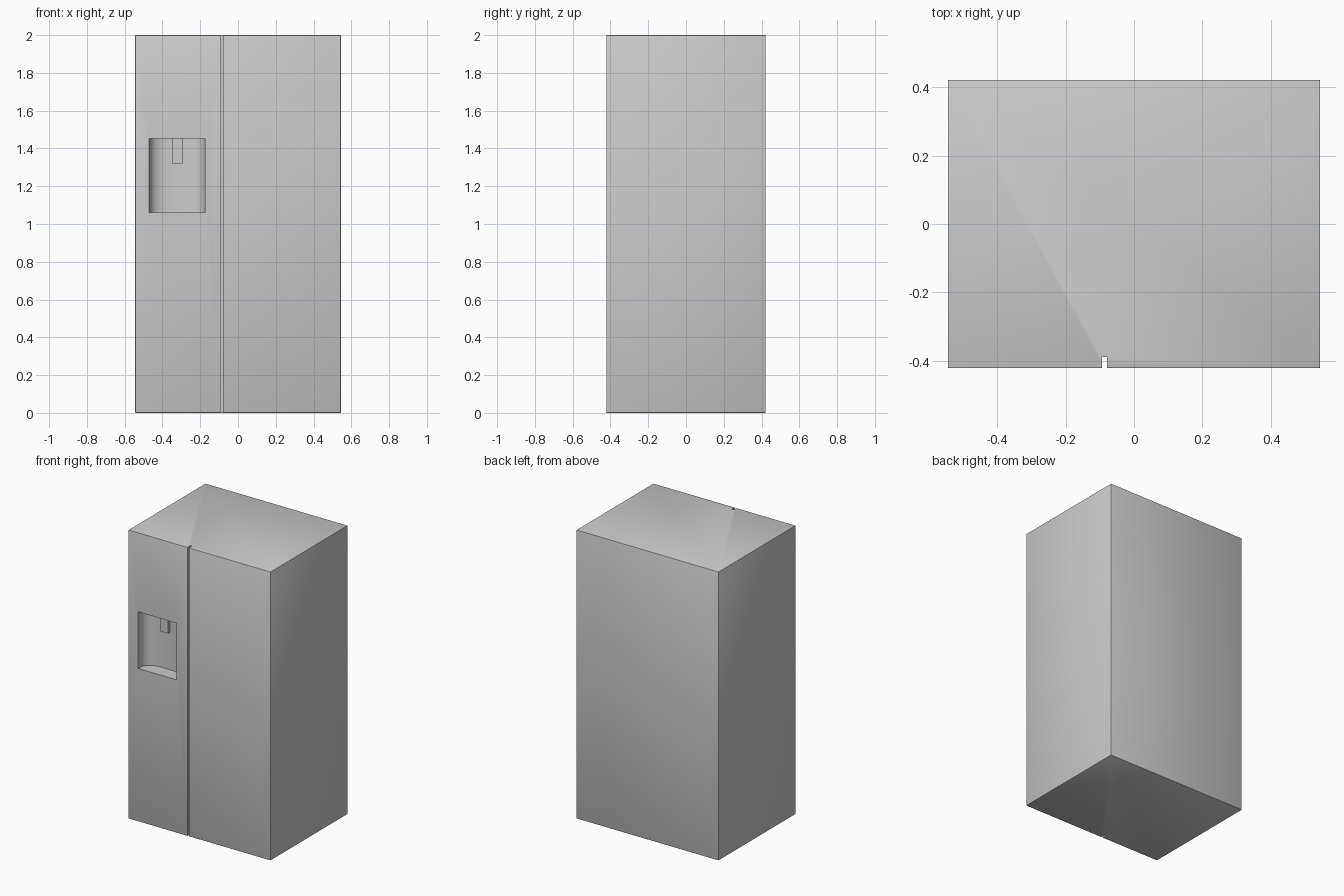
import bpy, math

if "Cube" in bpy.data.objects:
    bpy.data.objects.remove(bpy.data.objects["Cube"])

W, D, H = 1.09, 0.844, 2.0
FRONT = -D / 2


def prism(name, pts, z0, z1):
    """Extrude an anticlockwise xy outline between two heights."""
    n = len(pts)
    verts = [(x, y, z) for z in (z0, z1) for x, y in pts]
    faces = [tuple(reversed(range(n))), tuple(range(n, 2 * n))]
    faces += [(i, (i + 1) % n, n + (i + 1) % n, n + i) for i in range(n)]
    mesh = bpy.data.meshes.new(name)
    mesh.from_pydata(verts, [], faces)
    obj = bpy.data.objects.new(name, mesh)
    bpy.context.collection.objects.link(obj)
    return obj


def box(name, x0, x1, y0, y1, z0, z1):
    return prism(name, [(x0, y0), (x1, y0), (x1, y1), (x0, y1)], z0, z1)


def apply_all(obj):
    bpy.ops.object.select_all(action='DESELECT')
    bpy.context.view_layer.objects.active = obj
    obj.select_set(True)
    for m in list(obj.modifiers):
        bpy.ops.object.modifier_apply(modifier=m.name)


def cut(obj, cutter):
    cutter.hide_render = True
    m = obj.modifiers.new("cut", 'BOOLEAN')
    m.operation, m.solver, m.object = 'DIFFERENCE', 'EXACT', cutter
    apply_all(obj)
    bpy.data.objects.remove(cutter)


# Cabinet with both doors, finely eased edges
cabinet = box("cabinet_and_doors", -W / 2, W / 2, FRONT, D / 2, 0, H)
bevel = cabinet.modifiers.new("edges", 'BEVEL')
bevel.width, bevel.segments = 0.004, 2
apply_all(cabinet)

# Gap between the two doors
cut(cabinet, box("door_gap", -0.093, -0.079, FRONT - 0.1, -0.39, -0.1, H + 0.1))

# Dispenser recess: wall curves round from the sides into a flat back
CX, HALF, DEPTH, POWER = -0.322, 0.148, 0.1, 2.9
outline = [(CX - HALF, FRONT - 0.05), (CX + HALF, FRONT - 0.05)]
for i in range(33):
    a = math.pi * i / 32
    c, s = math.cos(a), max(math.sin(a), 0)
    outline.append((CX + HALF * math.copysign(abs(c) ** (2 / POWER), c),
                    FRONT + DEPTH * s ** (2 / POWER)))
cut(cabinet, prism("recess_cutter", outline, 1.06, 1.452))

# Smooth only the curved recess wall and eased edges
bpy.ops.object.shade_smooth_by_angle(angle=math.radians(35))

# Dispenser lever against the back of the recess
box("dispenser_lever", -0.35, -0.295, FRONT + 0.075, FRONT + 0.103, 1.32, 1.454)
